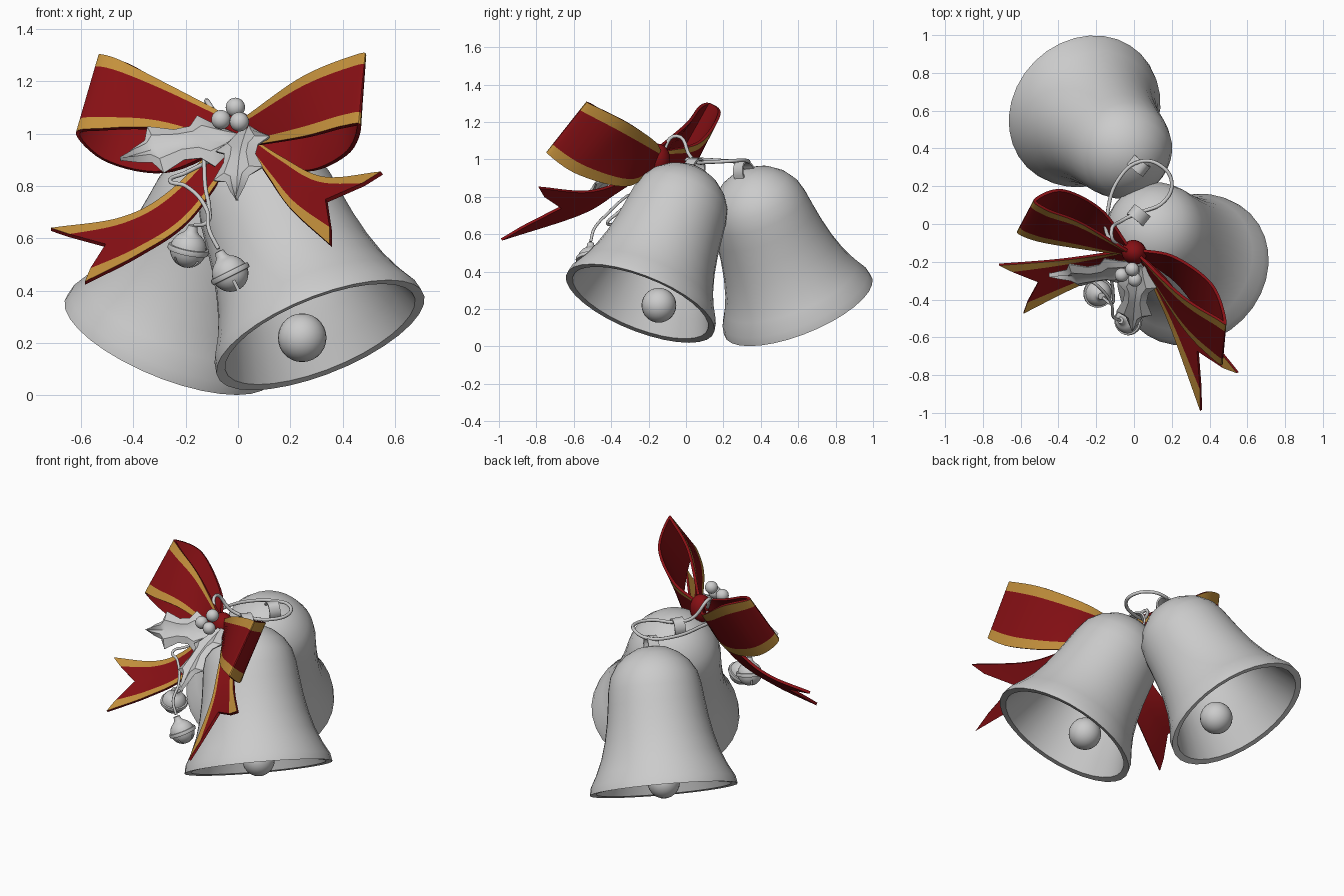
import bpy, bmesh, math
from mathutils import Vector as V, Matrix

if "Cube" in bpy.data.objects:
    bpy.data.objects.remove(bpy.data.objects["Cube"])


def material(name, rgb):
    m = bpy.data.materials.new(name)
    m.diffuse_color = (*rgb, 1)
    m.use_nodes = True
    m.node_tree.nodes["Principled BSDF"].inputs["Base Color"].default_value = m.diffuse_color
    return m


RED = material("ribbon_red", (0.24, 0.005, 0.007))
GOLD = material("ribbon_gold", (0.55, 0.28, 0.045))


def new_object(name, bm, mats=()):
    me = bpy.data.meshes.new(name)
    bm.to_mesh(me)
    bm.free()
    ob = bpy.data.objects.new(name, me)
    bpy.context.collection.objects.link(ob)
    for m in mats:
        me.materials.append(m)
    return ob


def finish(ob, angle=35):
    bpy.ops.object.select_all(action='DESELECT')
    ob.select_set(True)
    bpy.context.view_layer.objects.active = ob
    for m in list(ob.modifiers):
        bpy.ops.object.modifier_apply(modifier=m.name)
    bpy.ops.object.shade_smooth_by_angle(angle=math.radians(angle))
    return ob


def lathe(name, profile, seg=32):
    bm = bmesh.new()
    vs = [bm.verts.new((r, 0, z)) for r, z in profile]
    es = [bm.edges.new(p) for p in zip(vs, vs[1:])]
    bmesh.ops.spin(bm, geom=vs + es, axis=(0, 0, 1), cent=(0, 0, 0),
                   angle=math.tau, steps=seg, use_duplicate=False)
    bmesh.ops.remove_doubles(bm, verts=bm.verts, dist=1e-4)
    bmesh.ops.recalc_face_normals(bm, faces=bm.faces)
    return new_object(name, bm)


def ball(name, pos, r, scale=(1, 1, 1), rot=0, mats=()):
    bm = bmesh.new()
    bmesh.ops.create_uvsphere(bm, u_segments=24, v_segments=14, radius=r)
    ob = new_object(name, bm, mats)
    ob.location, ob.scale, ob.rotation_euler.z = pos, scale, rot
    return finish(ob)


def wire(name, pts, r=0.01):
    cu = bpy.data.curves.new(name, 'CURVE')
    cu.dimensions, cu.bevel_depth, cu.bevel_resolution = '3D', r, 2
    cu.resolution_u, cu.use_fill_caps = 6, True
    sp = cu.splines.new('BEZIER')
    sp.bezier_points.add(len(pts) - 1)
    for b, p in zip(sp.bezier_points, pts):
        b.co = p
        b.handle_left_type = b.handle_right_type = 'AUTO'
    ob = bpy.data.objects.new(name, cu)
    bpy.context.collection.objects.link(ob)


def smooth_at(pts, s):
    """Catmull-Rom point at s in 0..1"""
    p = [V(q) for q in pts]
    p = [2 * p[0] - p[1]] + p + [2 * p[-1] - p[-2]]
    f = s * (len(pts) - 1)
    i = min(int(f), len(pts) - 2)
    t = f - i
    a, b, c, d = p[i:i + 4]
    return 0.5 * (2 * b + (c - a) * t + (2 * a - 5 * b + 4 * c - d) * t * t
                  + (3 * b - a - 3 * c + d) * t ** 3)


def ribbon(name, low, up, flip=False, notch=0, mats=(RED, GOLD), n=28, thick=0.016):
    cols = (0, 0.16, 0.5, 0.84, 1)
    bm = bmesh.new()
    grid = []
    for i in range(n + 1):
        row = []
        for t in cols:
            s = i / n * (1 - notch * (1 - abs(2 * t - 1)))
            row.append(bm.verts.new(smooth_at(low, s).lerp(smooth_at(up, s), t)))
        grid.append(row)
    for a, b in zip(grid, grid[1:]):
        for j in range(4):
            q = [a[j], b[j], b[j + 1], a[j + 1]]
            f = bm.faces.new(q[::-1] if flip else q)
            f.material_index = 1 if mats and j in (0, 3) else 0
    ob = new_object(name, bm, mats)
    so = ob.modifiers.new("thickness", 'SOLIDIFY')
    so.thickness, so.offset = thick, -1
    if mats:
        so.material_offset = so.material_offset_rim = -1
    return finish(ob)


# Large bells, clappers and hanging straps
outer = [(0, .83), (.08, .818), (.15, .783), (.21, .73), (.25, .665), (.268, .59), (.279, .5),
         (.293, .4), (.313, .3), (.342, .2), (.378, .115), (.416, .045), (.425, 0)]
inner = [(.388, .004), (.35, .1), (.312, .2), (.283, .3), (.263, .4), (.25, .5), (.238, .59),
         (.215, .66), (.14, .75), (0, .795)]
for tag, c, sx in (("front", V((.315, -.245, .23)), -1), ("rear", V((-.265, .6, .212)), 1)):
    n = V((.35 * sx, -.35 * sx, .868)).normalized()
    bell = lathe(tag + "_bell", outer + inner)
    bell.matrix_world = Matrix.Translation(c) @ n.to_track_quat('Z', 'Y').to_matrix().to_4x4()
    finish(bell)
    ball(tag + "_clapper", c + V((.07 * sx, -.1 * sx, -.01)), .093)
    u = V((.78, -.62, 0))
    u = (u - n * u.dot(n)).normalized()
    w = n.cross(u) * .032
    arch = [c + n * (.82 + h) + u * a for a, h in
            ((-.06, -.02), (-.045, .04), (0, .07), (.045, .04), (.06, -.02))]
    ribbon(tag + "_bell_strap", [p - w for p in arch], [p + w for p in arch],
           mats=(), n=14, thick=.01)

# Wire hanging both bells from the bow
wire("hanging_wire", [(-.06, -.13, 1.03), (-.12, -.05, 1.125), (-.06, .02, 1.02), (.03, .06, .985),
                      (.16, .12, .985), (.2, .22, .99), (.14, .31, .995), (.03, .33, .985),
                      (-.08, .24, .99), (-.14, .06, 1.0), (-.14, -.06, 1.0), (-.05, -.13, 1.0)])

# Bow loops: lower edge, upper edge
ribbon("bow_loop_left",
       [(-.02, -.17, .95), (-.3, -.13, 1.02), (-.52, -.09, 1.02), (-.62, -.04, 1.0),
        (-.5, .0, .89), (-.27, -.03, .85), (-.03, -.13, .95)],
       [(-.02, -.16, 1.06), (-.28, -.0, 1.195), (-.46, .07, 1.285), (-.53, .13, 1.3),
        (-.38, .185, 1.24), (-.17, .08, 1.09), (-.02, -.12, 1.04)], flip=True, n=40)
ribbon("bow_loop_right",
       [(.02, -.18, .95), (.25, -.54, .99), (.4, -.7, 1.03), (.47, -.74, 1.03),
        (.42, -.58, .92), (.25, -.32, .855), (.03, -.16, .95)],
       [(.02, -.17, 1.06), (.24, -.38, 1.215), (.43, -.5, 1.295), (.49, -.52, 1.3),
        (.42, -.32, 1.2), (.22, -.17, 1.1), (.03, -.13, 1.04)], n=40)
# Bow tails with notched ends
ribbon("bow_tail_left",
       [(-.02, -.18, .9), (-.19, -.28, .67), (-.38, -.37, .54), (-.585, -.475, .435)],
       [(-.06, -.15, .98), (-.27, -.18, .775), (-.45, -.2, .68), (-.715, -.22, .64)],
       flip=True, notch=.2)
ribbon("bow_tail_right",
       [(.04, -.2, .95), (.12, -.38, .83), (.2, -.57, .715), (.35, -.99, .577)],
       [(.03, -.17, 1.0), (.17, -.3, .91), (.33, -.52, .835), (.545, -.79, .855)], notch=.2)
ball("bow_knot", (0, -.15, 1.0), .08, (.85, .8, 1.05), math.radians(-38), (RED,))


# Holly leaves: spiky half outline mirrored over a folded midrib
def leaf(name, base, axis, side):
    base, axis, side = V(base), V(axis), V(side)
    nrm = axis.cross(side).normalized()
    if nrm.y > 0:
        nrm = -nrm
    half = [(0, .25), (.12, .6), (.27, 1.15), (.36, .72), (.5, .68), (.7, 1.05), (.76, .5),
            (.88, .3), (1, .02)]
    bm = bmesh.new()
    rows = []
    for t, h in half:
        mid = base + axis * t + nrm * .035 * math.sin(math.pi * t)
        rows.append([bm.verts.new(mid + side * h * k - nrm * (.02 if k % 1 == 0 and k else 0)
                                  + nrm * (-.014 if k == 0 else 0))
                     for k in (-1, -.5, 0, .5, 1)])
    for a, b in zip(rows, rows[1:]):
        for j in range(4):
            bm.faces.new((a[j], b[j], b[j + 1], a[j + 1]))
    bmesh.ops.recalc_face_normals(bm, faces=bm.faces)
    ob = new_object(name, bm)
    so = ob.modifiers.new("thickness", 'SOLIDIFY')
    so.thickness = .01
    finish(ob)


leaf("holly_leaf_left", (0, -.23, .99), (-.45, -.05, -.08), (-.03, .055, .085))
leaf("holly_leaf_lower", (.03, -.23, 1.03), (-.04, -.34, -.27), (.09, -.01, .025))

# Holly berries
for i, p in enumerate([(-.065, -.27, 1.053), (.005, -.295, 1.045), (-.01, -.24, 1.1)]):
    ball("holly_berry_%d" % i, p, .037)

# Small jingle bells: banded sphere with a cap and crossed slits
R = .07
prof = [(R * math.sin(a), -R * math.cos(a)) for a in [math.pi * i / 20 for i in range(10)]]
prof += [(.078, -.01), (.08, 0), (.078, .01)]
prof += [(R * math.sin(a), -R * math.cos(a)) for a in [math.pi * i / 20 for i in range(11, 18)]]
prof += [(.022, .075), (.018, .095), (0, .097)]
for tag, pos, up in (("left", (-.19, -.365, .557), (.02, -.02, .1)),
                     ("right", (-.03, -.51, .465), (-.05, 0, .1))):
    ob = lathe("jingle_bell_" + tag, prof, 24)
    cutters = []
    for k in range(2):
        bm = bmesh.new()
        size = (.2, .009, .05) if k else (.009, .2, .05)
        bmesh.ops.create_cube(bm, size=1, matrix=Matrix.Translation((0, 0, -.055))
                              @ Matrix.Diagonal((*size, 1)))
        cut = new_object("slit_cutter", bm)
        cut.hide_render = True
        mod = ob.modifiers.new("slit", 'BOOLEAN')
        mod.operation, mod.object, mod.solver = 'DIFFERENCE', cut, 'EXACT'
        cutters.append(cut)
    finish(ob)
    for cut in cutters:
        bpy.data.objects.remove(cut)
    ob.matrix_world = Matrix.Translation(pos) @ V(up).to_track_quat('Z', 'Y').to_matrix().to_4x4()

# Cords holding the jingle bells
wire("jingle_cord_left", [(-.13, -.2, .92), (-.125, -.27, .8), (-.11, -.37, .71),
                          (-.12, -.42, .66), (-.165, -.39, .65)], .008)
wire("jingle_cord_right", [(-.1, -.19, .9), (-.2, -.24, .85), (-.26, -.28, .82), (-.2, -.32, .8),
                           (-.12, -.42, .71), (-.11, -.49, .63), (-.075, -.51, .56)], .008)
